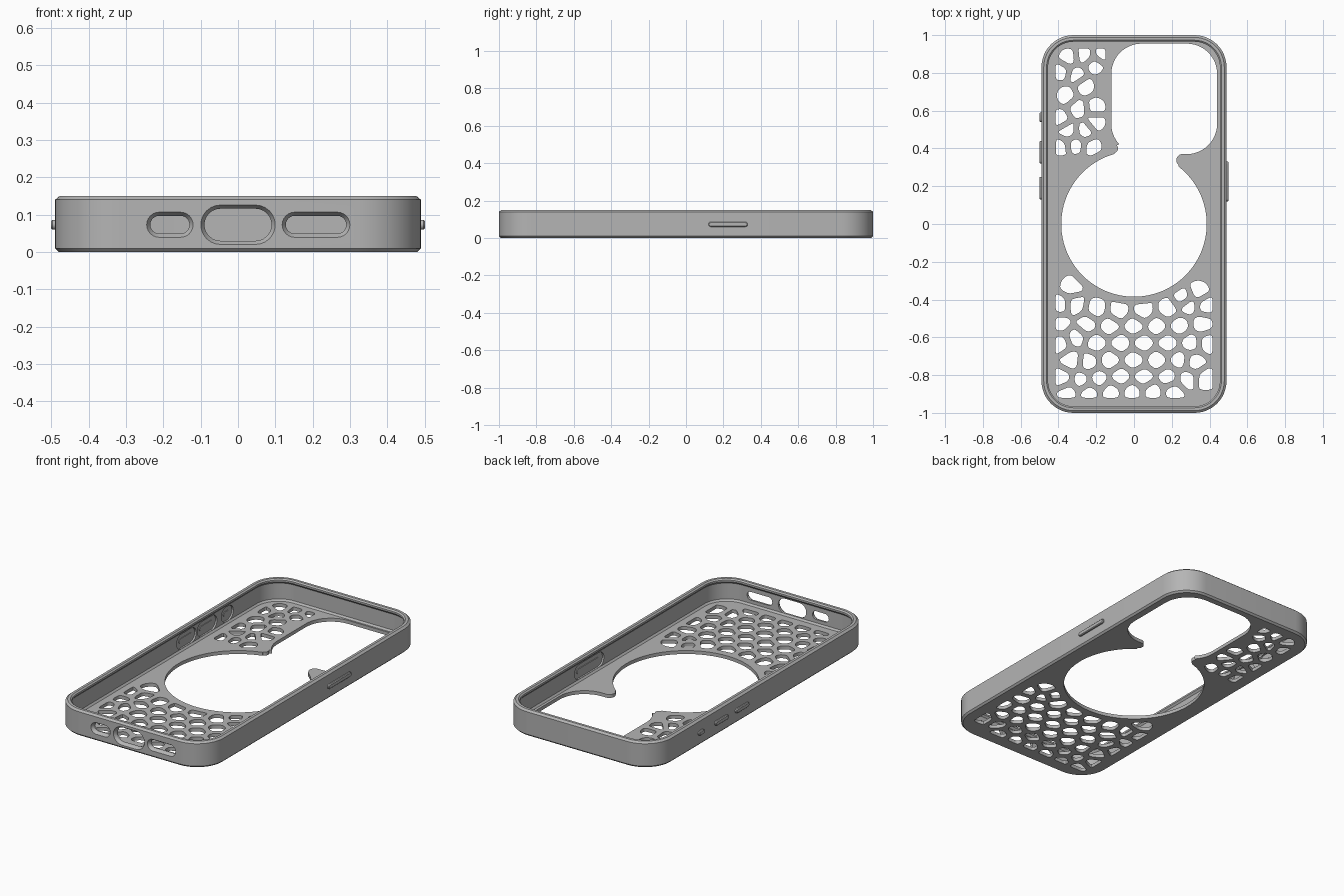
import bpy, bmesh, math
from mathutils import Vector

if "Cube" in bpy.data.objects:
    bpy.data.objects.remove(bpy.data.objects["Cube"])

grey = bpy.data.materials.new("case grey")
grey.use_nodes = True
grey.diffuse_color = (0.46, 0.46, 0.46, 1)
grey.node_tree.nodes["Principled BSDF"].inputs["Base Color"].default_value = grey.diffuse_color

HALF_X, HALF_Y, CORNER, HEIGHT, FLOOR = 0.49, 1.0, 0.17, 0.15, 0.02
INNER = 0.035


def arc(cx, cy, r, start, end, steps=12):
    angles = [math.radians(start + (end - start) * i / steps) for i in range(steps + 1)]
    return [Vector((cx + r * math.cos(a), cy + r * math.sin(a))) for a in angles]


def rounded_rect(inset):
    x, y, r = HALF_X - CORNER, HALF_Y - CORNER, CORNER - inset
    return (arc(x, y, r, 0, 90) + arc(-x, y, r, 90, 180)
            + arc(-x, -y, r, 180, 270) + arc(x, -y, r, 270, 360))


def add_object(name, mesh):
    obj = bpy.data.objects.new(name, mesh)
    bpy.context.collection.objects.link(obj)
    if not mesh.materials:
        mesh.materials.append(grey)
    return obj


def loft(name, loops, closed):
    """Skin equal-length loops; either cap the ends or join last to first."""
    bm = bmesh.new()
    rings = [[bm.verts.new(p) for p in loop] for loop in loops]
    pairs = list(zip(rings, rings[1:]))
    if closed:
        pairs.append((rings[-1], rings[0]))
    else:
        bm.faces.new(rings[0])
        bm.faces.new(rings[-1])
    for a, b in pairs:
        for i in range(len(a)):
            j = (i + 1) % len(a)
            bm.faces.new((a[i], a[j], b[j], b[i]))
    bmesh.ops.recalc_face_normals(bm, faces=bm.faces)
    mesh = bpy.data.meshes.new(name)
    bm.to_mesh(mesh)
    bm.free()
    return add_object(name, mesh)


def slot(name, axis, start, end, z, radius, sections):
    """Pill-shaped prism along an axis; sections are (position, growth)."""
    loops = []
    for pos, grow in sections:
        r = radius + grow
        outline = arc(end - radius, z, r, -90, 90) + arc(start + radius, z, r, 90, 270)
        loops.append([(pos, p.x, p.y) if axis == "x" else (p.x, pos, p.y) for p in outline])
    return loft(name, loops, False)


def smooth(obj):
    bpy.ops.object.select_all(action="DESELECT")
    obj.select_set(True)
    bpy.context.view_layer.objects.active = obj
    bpy.ops.object.shade_smooth_by_angle(angle=math.radians(28))


# Rim: chamfered wall with a small retaining lip
profile = [(0.01, 0), (0, 0.01), (0, 0.14), (0.012, HEIGHT), (0.027, HEIGHT),
           (0.035, 0.143), (0.035, 0.133), (0.026, 0.122), (0.026, 0.03),
           (INNER, FLOOR), (INNER, 0)]
rim = loft("rim", [[(p.x, p.y, z) for p in rounded_rect(d)] for d, z in profile], True)

# Cutters: flared charging and speaker ports, button pockets inside the wall
cutters = []
for start, end, z, radius in ((-0.235, -0.13, 0.073, 0.024),
                              (-0.09, 0.09, 0.073, 0.043),
                              (0.128, 0.29, 0.073, 0.024)):
    cutters.append(slot("port_cutter", "y", start, end, z, radius,
                        [(-1.002, 0.011), (-0.985, 0), (-0.9, 0)]))

buttons = (("power_button", 1, 0.12, 0.33), ("volume_down_button", -1, 0.13, 0.25),
           ("volume_up_button", -1, 0.32, 0.44), ("action_button", -1, 0.54, 0.59))
MID = 0.073
for name, side, start, end in buttons:
    cutters.append(slot("pocket_cutter", "x", start - 0.03, end + 0.03, MID, 0.042,
                        [(side * 0.44, 0), (side * 0.474, 0)]))

bpy.context.view_layer.objects.active = rim
for cutter in cutters:
    cutter.hide_render = True
    mod = rim.modifiers.new("cut", "BOOLEAN")
    mod.operation, mod.solver, mod.object = "DIFFERENCE", "EXACT", cutter
    bpy.ops.object.modifier_apply(modifier=mod.name)
for cutter in cutters:
    bpy.data.objects.remove(cutter)
smooth(rim)

# Side buttons
for name, side, start, end in buttons:
    smooth(slot(name, "x", start, end, MID, 0.013,
                [(side * 0.47, 0), (side * 0.497, 0), (side * 0.501, -0.004)]))


# Perforation: rounded cells grown around seed points (in hundredths)
upper = [(-35, 88), (-26, 89), (-17, 90), (-39, 81), (-30, 79), (-21, 84), (-26, 73),
         (-36, 68), (-30, 61), (-20, 62), (-39, 56), (-20, 54), (-26, 49), (-35, 49),
         (-39, 41), (-31, 42), (-22, 41)]
lower = {-33: [-33], -36: [34], -39: [26],
         -43: [-39, -31, 29, 38], -45: [-20, 18], -46: [-8, 5],
         -53: [-39, -25, 36], -54: [-13, 0, 12, 24],
         -60: [-31], -63: [-39, -20, -7, 5, 18, 30, 39],
         -72: [-33, -13, 0, 12, 24], -73: [-24, 32],
         -81: [-7, 5, 18], -82: [-38, -19, 28, 38], -83: [-28],
         -89: [-35, -24, -12, -1, 10, 21]}
upper = [Vector(p) / 100 for p in upper]
lower = [Vector((x, y)) / 100 for y, xs in lower.items() for x in xs]


def clip(poly, point, normal):
    """Keep the part of a convex polygon behind a line."""
    out = []
    for a, b in zip(poly, poly[1:] + poly[:1]):
        da, db = (a - point).dot(normal), (b - point).dot(normal)
        if da <= 0:
            out.append(a)
        if da * db < 0:
            out.append(a.lerp(b, da / (da - db)))
    return out


def round_corners(poly):
    out = []
    for i, p in enumerate(poly):
        ends = []
        for q in (poly[i - 1], poly[(i + 1) % len(poly)]):
            length = (q - p).length
            ends.append(p.lerp(q, min(0.45, 0.022 / max(length, 0.001))))
        for t in (0, 0.25, 0.5, 0.75, 1):
            out.append(ends[0].lerp(p, t).lerp(p.lerp(ends[1], t), t))
    return out


def cells(seeds, reach, right, gap=0.015):
    loops = []
    for c in seeds:
        poly = arc(c.x, c.y, reach, 0, 330, 11)
        for s in seeds:
            if s != c:
                n = (s - c).normalized()
                poly = clip(poly, (s + c) / 2 - n * gap, n)
        for x, y, nx, ny in ((-0.415, 0, -1, 0), (right, 0, 1, 0),
                             (0, -0.92, 0, -1), (0, 0.93, 0, 1)):
            poly = clip(poly, Vector((x, y)), Vector((nx, ny)))
        n = -c.normalized()
        poly = clip(poly, n * -0.425, n)
        clean = [p for i, p in enumerate(poly) if (p - poly[i - 1]).length > 0.004]
        if len(clean) > 2:
            loops.append(round_corners(clean))
    return loops


# Camera window flowing into the round charging opening
R = 0.16
opening = (arc(0.28, 0.795, R, 0, 90) + arc(0.04, 0.795, R, 90, 180)
           + arc(0.04, 0.53, R, 180, 222) + arc(-0.11, 0.40, 0.025, 40, -75)
           + arc(0, 0, 0.385, 105.5, 412.5, 72) + arc(0.256, 0.338, 0.032, 232, 90)
           + arc(0.28, 0.53, R, 270, 360))

# Back plate: filled flat curve with all openings, given thickness
curve = bpy.data.curves.new("back_plate_outline", "CURVE")
curve.dimensions, curve.fill_mode, curve.extrude = "2D", "BOTH", FLOOR / 2
outlines = [rounded_rect(INNER), opening] + cells(upper, 0.05, -0.15) + cells(lower, 0.062, 0.415)
for loop in outlines:
    loop = [p for i, p in enumerate(loop) if (p - loop[i - 1]).length > 1e-5]
    spline = curve.splines.new("POLY")
    spline.points.add(len(loop) - 1)
    for point, p in zip(spline.points, loop):
        point.co = (p.x, p.y, 0, 1)
    spline.use_cyclic_u = True
helper = bpy.data.objects.new("outline_helper", curve)
bpy.context.collection.objects.link(helper)
graph = bpy.context.evaluated_depsgraph_get()
mesh = bpy.data.meshes.new_from_object(helper.evaluated_get(graph))
bpy.data.objects.remove(helper)
bm = bmesh.new()
bm.from_mesh(mesh)
bmesh.ops.remove_doubles(bm, verts=bm.verts, dist=1e-5)
bmesh.ops.translate(bm, verts=bm.verts, vec=(0, 0, FLOOR / 2))
bmesh.ops.recalc_face_normals(bm, faces=bm.faces)
bm.to_mesh(mesh)
bm.free()
smooth(add_object("back_plate", mesh))
